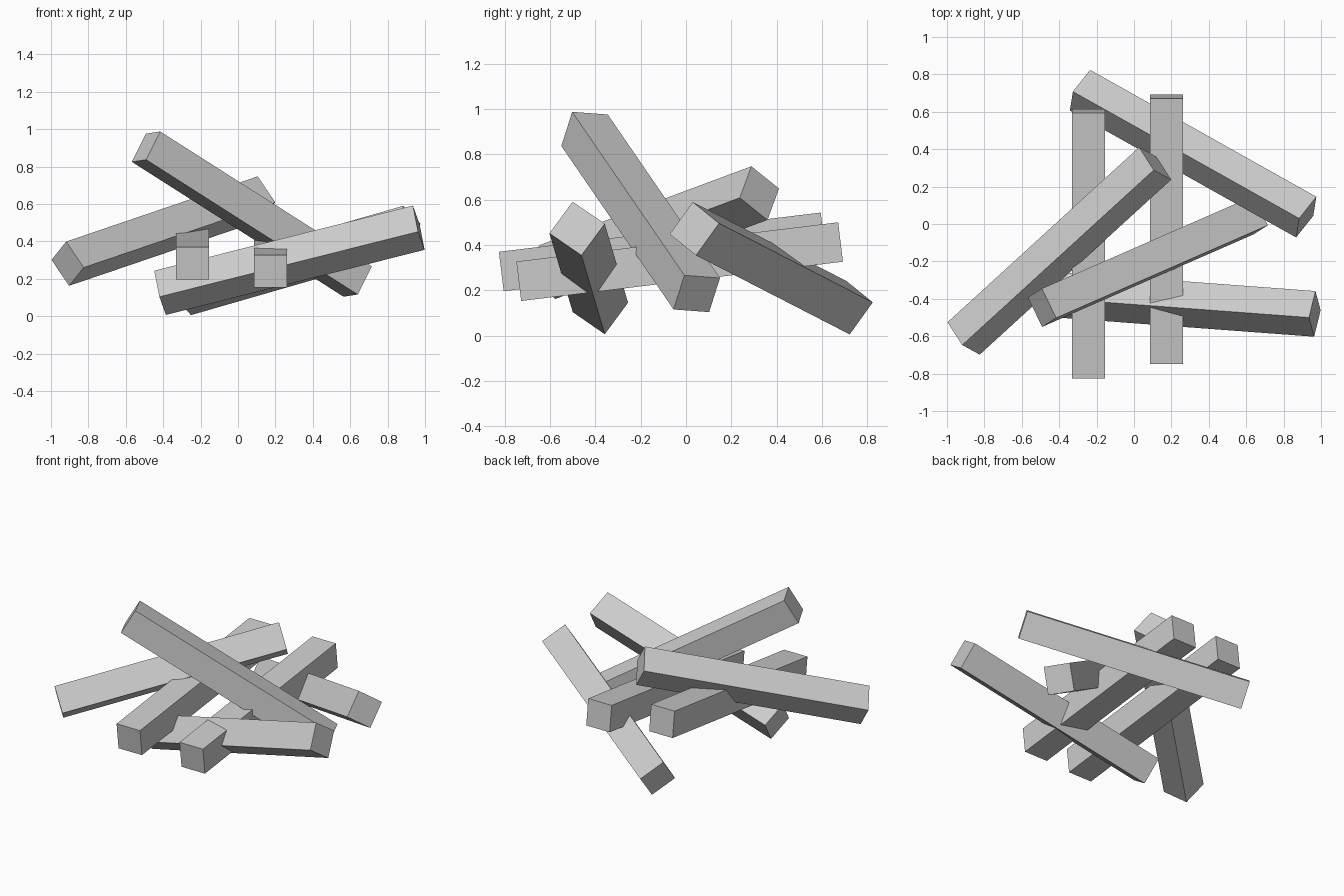
import bpy
import bmesh
from mathutils import Matrix, Vector

cube = bpy.data.objects.get("Cube")
if cube:
    bpy.data.objects.remove(cube, do_unlink=True)

LENGTH, THICK = 1.43, 0.175

# One plain grey for every beam
grey = bpy.data.materials.new("plain_grey")
grey.use_nodes = True
colour = (0.6, 0.6, 0.6, 1)
grey.diffuse_color = colour
grey.node_tree.nodes["Principled BSDF"].inputs["Base Color"].default_value = colour


def beam(name, centre, axis, up):
    """Square beam running along axis, with one side facing up."""
    x = Vector(axis).normalized()
    y = Vector(up).cross(x).normalized()
    z = x.cross(y)
    bm = bmesh.new()
    bmesh.ops.create_cube(bm, size=1)
    bmesh.ops.scale(bm, vec=(LENGTH, THICK, THICK), verts=bm.verts)
    mesh = bpy.data.meshes.new(name)
    bm.to_mesh(mesh)
    bm.free()
    mesh.materials.append(grey)
    obj = bpy.data.objects.new(name, mesh)
    turn = Matrix((x, y, z)).transposed().to_4x4()
    obj.matrix_world = Matrix.Translation(centre) @ turn
    bpy.context.collection.objects.link(obj)


# Two parallel beams running front to back, tilted up at the back
for name, centre in (("right_base_beam", (-0.243, -0.105, 0.37)),
                     ("left_base_beam", (0.174, -0.028, 0.327))):
    beam(name, centre, (0, 1, 0.122), (0, 0, 1))

# Loose beams leaning across them
beam("front_cross_beam", (0.275, -0.429, 0.299),
     (1.383, -0.103, 0.348), (-0.03, 0.105, 0.142))
beam("back_cross_beam", (0.316, 0.376, 0.298),
     (1.211, -0.679, 0.349), (0.017, 0.1, 0.14))
beam("right_leaning_beam", (-0.399, -0.144, 0.455),
     (1.02, 0.932, 0.347), (-0.093, 0.055, 0.143))
beam("top_leaning_beam", (0.074, -0.2, 0.546),
     (1.127, 0.493, -0.718), (0.075, 0.048, 0.154))
